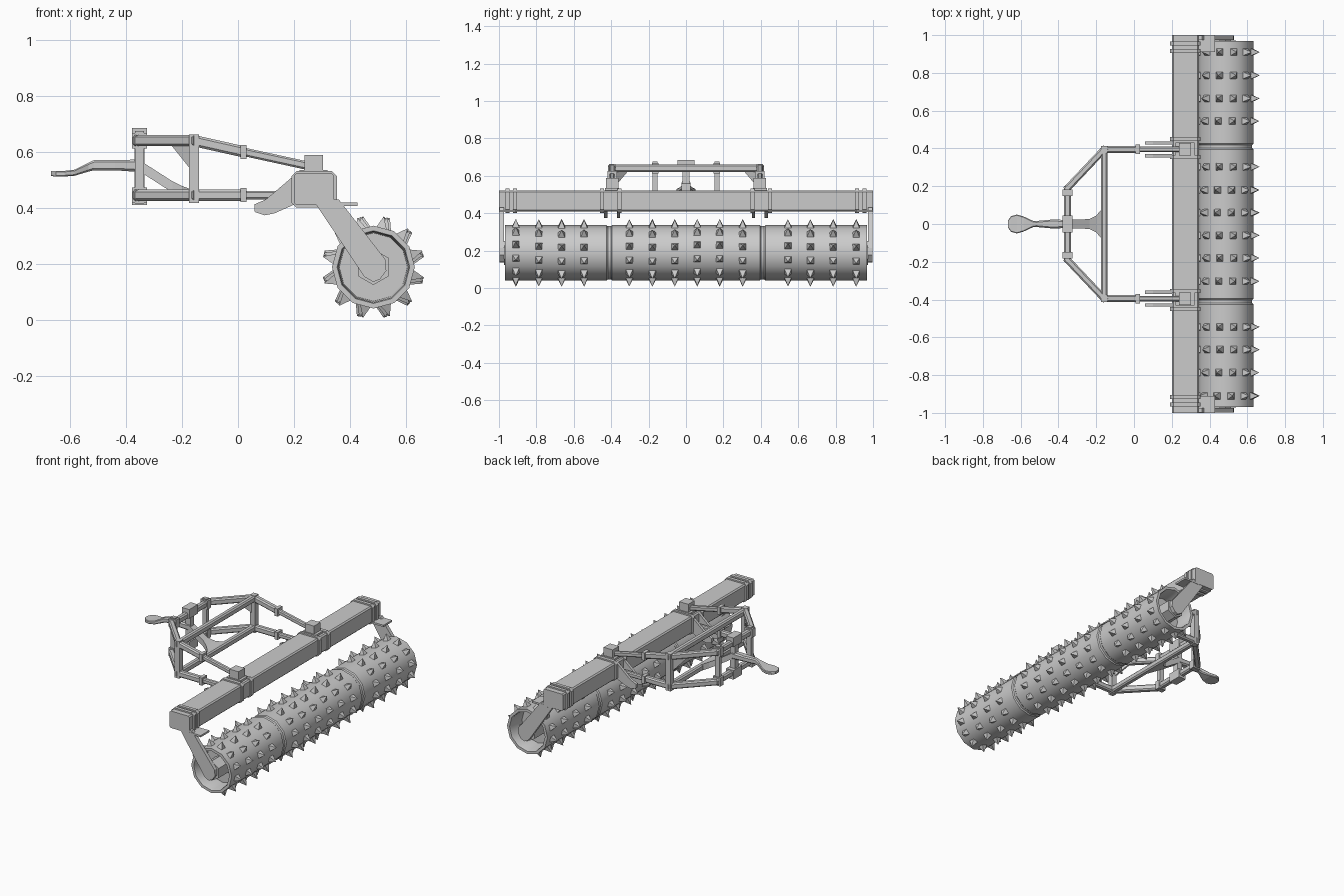
import bpy, bmesh, math, random
from mathutils import Vector, Matrix

cube = bpy.data.objects.get("Cube")
if cube:
    bpy.data.objects.remove(cube)
random.seed(4)

steel = bpy.data.materials.new("grey_steel")
steel.use_nodes = True
GREY = (0.6, 0.6, 0.6, 1)
steel.diffuse_color = GREY
steel.node_tree.nodes["Principled BSDF"].inputs["Base Color"].default_value = GREY


def finish(name, bm, smooth=None):
    bmesh.ops.recalc_face_normals(bm, faces=bm.faces)
    mesh = bpy.data.meshes.new(name)
    bm.to_mesh(mesh)
    bm.free()
    mesh.materials.append(steel)
    ob = bpy.data.objects.new(name, mesh)
    bpy.context.collection.objects.link(ob)
    if smooth:
        bpy.ops.object.select_all(action='DESELECT')
        ob.select_set(True)
        bpy.context.view_layer.objects.active = ob
        bpy.ops.object.shade_smooth_by_angle(angle=math.radians(smooth))
    return ob


def loft(bm, rings, cap=True):
    """Skin a list of closed point rings."""
    rows = [[bm.verts.new(p) for p in ring] for ring in rings]
    n = len(rows[0])
    for a, b in zip(rows, rows[1:]):
        for i in range(n):
            j = (i + 1) % n
            bm.faces.new((a[i], a[j], b[j], b[i]))
    if cap:
        bm.faces.new(rows[0])
        bm.faces.new(rows[-1])


def octagon(w, h, c):
    """Rectangle of half sizes w, h with corners cut by c."""
    return [(w, c - h), (w, h - c), (w - c, h), (c - w, h),
            (-w, h - c), (-w, c - h), (c - w, -h), (w - c, -h)]


def bar(bm, p, q, w=0.036, h=0.04, ext=0.0):
    """Chamfered straight bar from p to q."""
    p, q = Vector(p), Vector(q)
    d = (q - p).normalized()
    side = d.cross(Vector((0, 0, 1)))
    side = side.normalized() if side.length > 0.01 else Vector((0, 1, 0))
    up = side.cross(d)
    sec = octagon(w / 2, h / 2, min(w, h) * 0.22)
    loft(bm, [[c + side * u + up * v for u, v in sec]
              for c in (p - d * ext, q + d * ext)])


def block(bm, c, size):
    m = Matrix.Translation(c) @ Matrix.Diagonal((*size, 1))
    bmesh.ops.create_cube(bm, size=1, matrix=m)


def prism(bm, pts, y0, y1):
    """Side profile in x, z pulled along y."""
    loft(bm, [[(x, y, z) for x, z in pts] for y in (y0, y1)])


# Hollow-ended roller drum with two seam grooves
CX, CZ, R = 0.484, 0.188, 0.148
half = [(0, 0.85), (0.122, 0.85), (0.126, 0.955), (0.13, 0.968), (R, 0.968),
        (R, 0.425), (R - 0.006, 0.418), (R - 0.006, 0.402), (R, 0.395)]
profile = half[1:] + [(r, -y) for r, y in reversed(half[1:])]
bm = bmesh.new()
angles = [math.tau * i / 12 for i in range(12)]
loft(bm, [[(CX + r * math.cos(a), y, CZ + r * math.sin(a)) for a in angles]
          for r, y in profile])
finish("roller_drum", bm, 35)

# Pyramid spikes in rings around the drum
bm = bmesh.new()
rows = [0.06, 0.18, 0.303, 0.545, 0.665, 0.787, 0.91]
for y in [-v for v in rows] + rows:
    turn = random.uniform(-0.07, 0.07)
    for a in angles:
        rot = Matrix.Rotation(-(a + math.pi / 12 + turn), 4, 'Y')
        m = (Matrix.Translation((CX, y, CZ)) @ rot
             @ Matrix.Translation((0.161, 0, 0)) @ Matrix.Rotation(math.pi / 2, 4, 'Y')
             @ Matrix.Rotation(math.pi / 4, 4, 'Z'))
        bmesh.ops.create_cone(bm, cap_ends=True, segments=4, radius1=0.029,
                              radius2=0.001, depth=0.046, matrix=m)
finish("drum_spikes", bm)

# Main cross beam, its collars and end caps
BX, BZ = 0.272, 0.466


def beam_section(w, h, c):
    return [(BX + u, BZ + v) for u, v in octagon(w, h, c)]


bm = bmesh.new()
prism(bm, beam_section(0.072, 0.056, 0.008), -1, 1)
finish("main_beam", bm)
bm = bmesh.new()
for s in (-1, 1):
    for y in (0.355, 0.45, 0.915, 0.955):
        prism(bm, beam_section(0.081, 0.065, 0.018), s * y - 0.011, s * y + 0.011)
finish("beam_collars", bm)

for s, side in ((-1, "right"), (1, "left")):
    # Roller arm, hub and step plate
    bm = bmesh.new()
    prism(bm, [(0.27, 0.43), (0.36, 0.43), (0.527, 0.215), (0.53, 0.175), (0.508, 0.145),
               (0.483, 0.135), (0.452, 0.153), (0.28, 0.41)], s * 0.974, s * 0.998)
    finish(side + "_roller_arm", bm)
    bm = bmesh.new()
    for r, y0, y1 in ((0.064, 0.84, 0.972), (0.035, 0.84, 0.99)):
        prism(bm, [(CX + r * math.sin(a), CZ + r * math.cos(a)) for a in angles[::2]],
              s * y0, s * y1)
    finish(side + "_roller_hub", bm)
    bm = bmesh.new()
    block(bm, (0.37, s * 0.955, 0.412), (0.115, 0.09, 0.012))
    finish(side + "_step_plate", bm)

    # Clamp block on top of the beam and paired lugs in front of it
    Y = s * 0.395
    bm = bmesh.new()
    block(bm, (0.27, Y, 0.55), (0.066, 0.066, 0.076))
    block(bm, (0.27, Y, 0.525), (0.1, 0.075, 0.02))
    finish(side + "_clamp_block", bm)
    bm = bmesh.new()
    for off in (-0.034, 0.034):
        prism(bm, [(0.2, 0.515), (0.1, 0.43), (0.058, 0.412), (0.06, 0.385), (0.095, 0.373),
                   (0.13, 0.38), (0.22, 0.42)], Y + off - 0.009, Y + off + 0.009)
    finish(side + "_beam_lugs", bm)

    # Upper and lower side rails, swept inward toward the hitch
    bm = bmesh.new()
    corner, nose = (-0.158, Y), (-0.352, s * 0.19)
    for z, zc, zb in ((0.64, 0.6, 0.55), (0.445, 0.445, 0.445)):
        mid = (0.02, Y, zc)
        bar(bm, (*corner, z), mid)
        bar(bm, mid, (0.25, Y, zb), 0.028, 0.03)
        bar(bm, (*corner, z), (*nose, z), ext=0.014)
        block(bm, mid, (0.022, 0.05, 0.05))
    finish(side + "_frame_rails", bm)

    # Rear corner post with a gusset, and a front post with caps
    bm = bmesh.new()
    block(bm, (-0.158, Y, 0.54), (0.036, 0.036, 0.245))
    block(bm, (-0.352, s * 0.165, 0.545), (0.032, 0.026, 0.26))
    for z in (0.64, 0.445):
        block(bm, (-0.352, s * 0.165, z), (0.054, 0.036, 0.056))
    inward = Vector((-0.194, -s * 0.205, 0)).normalized()
    flat = inward.cross(Vector((0, 0, 1))) * 0.008
    base = Vector((-0.158, Y, 0))
    tri = [(0.0, 0.625), (0.11, 0.625), (0.0, 0.53)]
    loft(bm, [[base + inward * u + Vector((0, 0, z)) + flat * k for u, z in tri]
              for k in (-1, 1)])
    finish(side + "_frame_posts", bm)

# Cross members joining both sides
bm = bmesh.new()
for z in (0.64, 0.445):
    bar(bm, (-0.158, -0.4, z), (-0.158, 0.4, z))
    bar(bm, (-0.352, -0.2, z), (-0.352, 0.2, z))
finish("frame_cross_members", bm)

# Centre hitch post with caps
bm = bmesh.new()
block(bm, (-0.352, 0, 0.548), (0.036, 0.036, 0.26))
for z in (0.655, 0.44):
    block(bm, (-0.352, 0, z), (0.054, 0.09, 0.06))
finish("hitch_post", bm)

# Sloped brace that flares out at the lower cross member
bm = bmesh.new()
stations = [(-0.352, 0.022, 0.55), (-0.235, 0.026, 0.475), (-0.2, 0.045, 0.458),
            (-0.165, 0.085, 0.445)]
loft(bm, [[(x, w, z - 0.02), (x, w, z + 0.02), (x, -w, z + 0.02), (x, -w, z - 0.02)]
          for x, w, z in stations])
finish("hitch_brace", bm)

# Cranked tongue ending in a rounded paddle
bm = bmesh.new()
tongue = [(-0.668, 0.018, 0.522, 0.009), (-0.65, 0.042, 0.522, 0.01),
          (-0.62, 0.05, 0.522, 0.01), (-0.585, 0.04, 0.525, 0.011),
          (-0.535, 0.017, 0.545, 0.016), (-0.515, 0.016, 0.552, 0.018),
          (-0.44, 0.023, 0.552, 0.018), (-0.34, 0.022, 0.55, 0.023)]
loft(bm, [[(x, u, z + v) for u, v in octagon(w, h, h * 0.4)] for x, w, z, h in tongue])
finish("hitch_tongue", bm)
